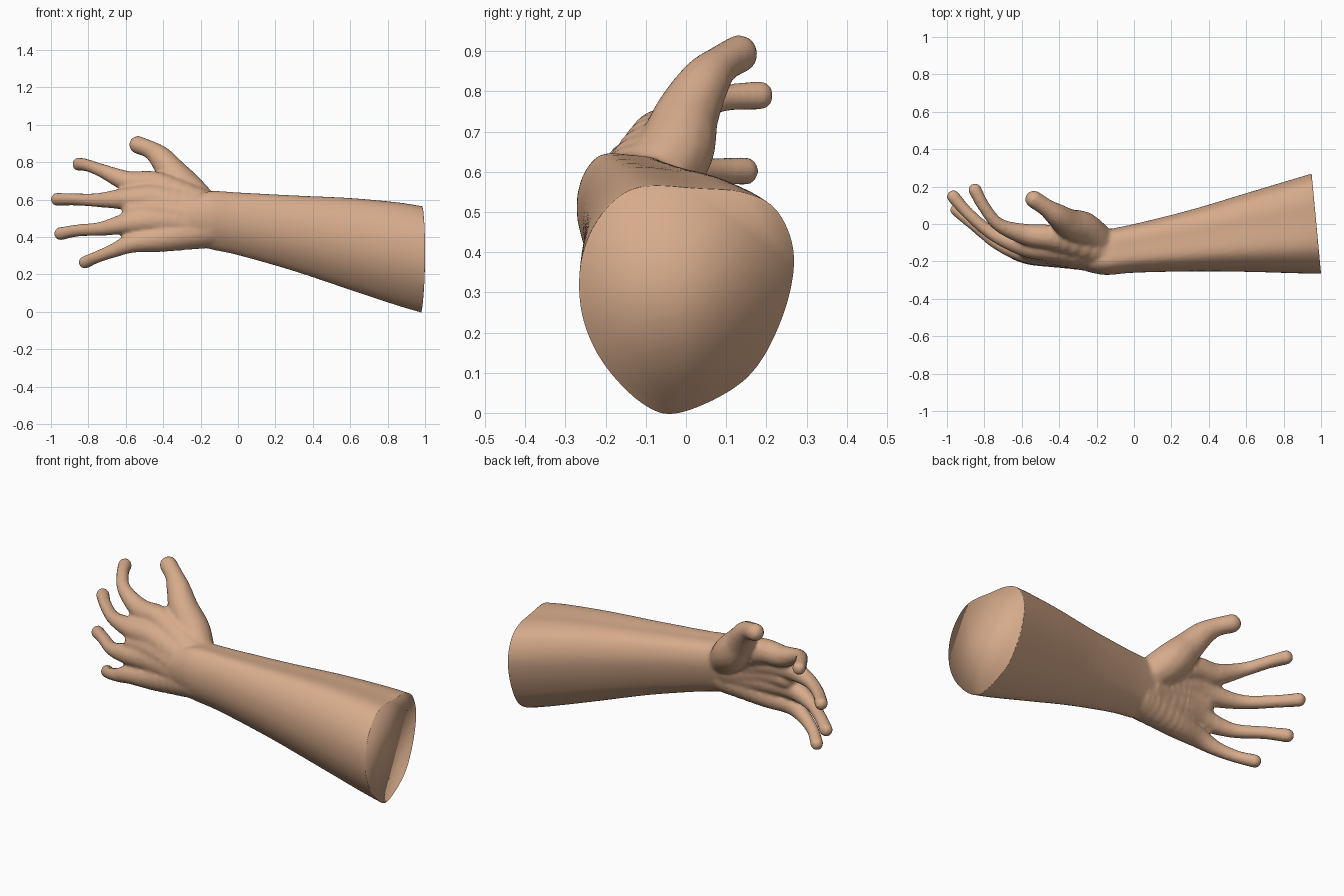
import bpy, bmesh
from mathutils import Vector

if "Cube" in bpy.data.objects:
    bpy.data.objects.remove(bpy.data.objects["Cube"])


def spline(p0, p1, p2, p3, t):
    """Catmull-Rom interpolation between p1 and p2."""
    return 0.5 * (2 * p1 + (p2 - p0) * t + (2 * p0 - 5 * p1 + 4 * p2 - p3) * t * t
                  + (3 * p1 - p0 - 3 * p2 + p3) * t ** 3)


def smooth_path(points, steps, closed=False):
    pts = [Vector(p) for p in points]
    n = len(pts)
    out = []
    for i in range(n if closed else n - 1):
        idx = [i - 1, i, i + 1, i + 2]
        idx = [k % n if closed else min(max(k, 0), n - 1) for k in idx]
        out += [spline(*[pts[k] for k in idx], s / steps) for s in range(steps)]
    return out if closed else out + [pts[-1]]


# one ball, copied along every limb
ball = bmesh.new()
bmesh.ops.create_uvsphere(ball, u_segments=14, v_segments=9, radius=1)
ball.verts.index_update()
ball_verts = [v.co.copy() for v in ball.verts]
ball_faces = [[v.index for v in f.verts] for f in ball.faces]
ball.free()

verts, faces = [], []


def add_limb(points):
    """Round limb along a path of (x, y, z, radius)."""
    for p in smooth_path(points, 6):
        start = len(verts)
        centre, radius = Vector(p[:3]), p[3] + 0.002
        verts.extend(centre + c * radius for c in ball_verts)
        faces.extend([start + k for k in f] for f in ball_faces)


# forearm: egg-shaped section lofted from wrist to elbow (normalised y, z)
section = smooth_path([(.30, 1), (.55, .985), (.76, .965), (.92, .88), (1, .67), (.935, .39),
                       (.77, .14), (.47, 0), (.30, .035), (.12, .21), (.02, .41),
                       (0, .62), (.05, .80), (.16, .94)], 4, closed=True)
# x, y front, y back, z bottom, z top
stations = [(-.25, -.255, -.05, .37, .61), (-.15, -.272, -.03, .337, .645),
            (0, -.26, .0, .305, .638), (.3, -.253, .075, .22, .622),
            (.6, -.255, .165, .12, .608), (.85, -.262, .24, .038, .585),
            (.98, -.265, .278, 0, .565), (1.12, -.267, .315, -.04, .54)]
n = len(section)
loft = smooth_path(stations, 4)
for x, y0, y1, z0, z1 in loft:
    verts.extend(Vector((x, y0 + (y1 - y0) * u, z0 + (z1 - z0) * v)) for u, v in section)
for r in range(len(loft) - 1):
    for i in range(n):
        j = (i + 1) % n
        faces.append([r * n + i, r * n + j, (r + 1) * n + j, (r + 1) * n + i][::-1])
faces.append(list(range(n))[::-1])
faces.append([(len(loft) - 1) * n + i for i in range(n)])
for f in faces:
    f.reverse()

# palm bones running on into curled fingers, and the thumb
limbs = [
    # index
    [(-.15, -.14, .53, .105), (-.42, -.075, .675, .07), (-.58, -.055, .695, .056),
     (-.72, -.005, .752, .036), (-.80, .09, .782, .032), (-.85, .182, .79, .035)],
    # middle
    [(-.15, -.15, .51, .11), (-.42, -.125, .60, .08), (-.58, -.115, .605, .06),
     (-.75, -.055, .598, .037), (-.88, .05, .602, .032), (-.966, .146, .602, .034)],
    # ring
    [(-.15, -.155, .48, .11), (-.42, -.15, .49, .08), (-.58, -.15, .475, .058),
     (-.73, -.10, .445, .037), (-.86, .0, .435, .032), (-.948, .075, .418, .034)],
    # little
    [(-.15, -.155, .448, .105), (-.40, -.16, .397, .075), (-.56, -.165, .37, .052),
     (-.66, -.14, .33, .037), (-.75, -.09, .295, .031), (-.818, -.025, .265, .033)],
    # palm fill between middle and ring
    [(-.2, -.15, .5, .11), (-.42, -.14, .545, .08), (-.56, -.13, .54, .06)],
    # thumb
    [(-.18, -.10, .56, .085), (-.27, -.03, .645, .095), (-.345, .0, .735, .08),
     (-.41, .045, .82, .062), (-.465, .085, .865, .047), (-.535, .132, .893, .046)],
]
for limb in limbs:
    add_limb(limb)

mesh = bpy.data.meshes.new("forearm_and_hand")
mesh.from_pydata(verts, [], faces)
arm = bpy.data.objects.new("forearm_and_hand", mesh)
bpy.context.collection.objects.link(arm)

# fuse everything to one skin and soften the joins
remesh = arm.modifiers.new("fuse", 'REMESH')
remesh.mode = 'VOXEL'
remesh.voxel_size = 0.01
soften = arm.modifiers.new("soften", 'SMOOTH')
soften.factor = 0.5
soften.iterations = 7
evaluated = arm.evaluated_get(bpy.context.evaluated_depsgraph_get())
skin_mesh = bpy.data.meshes.new_from_object(evaluated)
arm.modifiers.clear()
arm.data = skin_mesh

# slanted cut with a flat cap at the elbow end
bm = bmesh.new()
bm.from_mesh(skin_mesh)
bmesh.ops.bisect_plane(bm, geom=bm.verts[:] + bm.edges[:] + bm.faces[:],
                       plane_co=(.975, 0, 0), plane_no=(1, .094, 0), clear_outer=True)
rim = {}
for e in bm.edges:
    if e.is_boundary:
        # walk against the neighbouring face so the cap faces outward
        loop = e.link_loops[0]
        rim[loop.link_loop_next.vert] = loop.vert
if rim:
    first = next(iter(rim))
    cap, v = [first], rim[first]
    while v is not first and len(cap) <= len(rim):
        cap.append(v)
        v = rim[v]
    bm.faces.new(cap)
for f in bm.faces:
    f.smooth = True
    f.material_index = 0
bm.to_mesh(skin_mesh)
bm.free()

# skin colour
skin = bpy.data.materials.new("skin")
skin.diffuse_color = (.68, .41, .26, 1)
skin.use_nodes = True
skin.node_tree.nodes["Principled BSDF"].inputs["Base Color"].default_value = skin.diffuse_color
skin_mesh.materials.clear()
skin_mesh.materials.append(skin)
